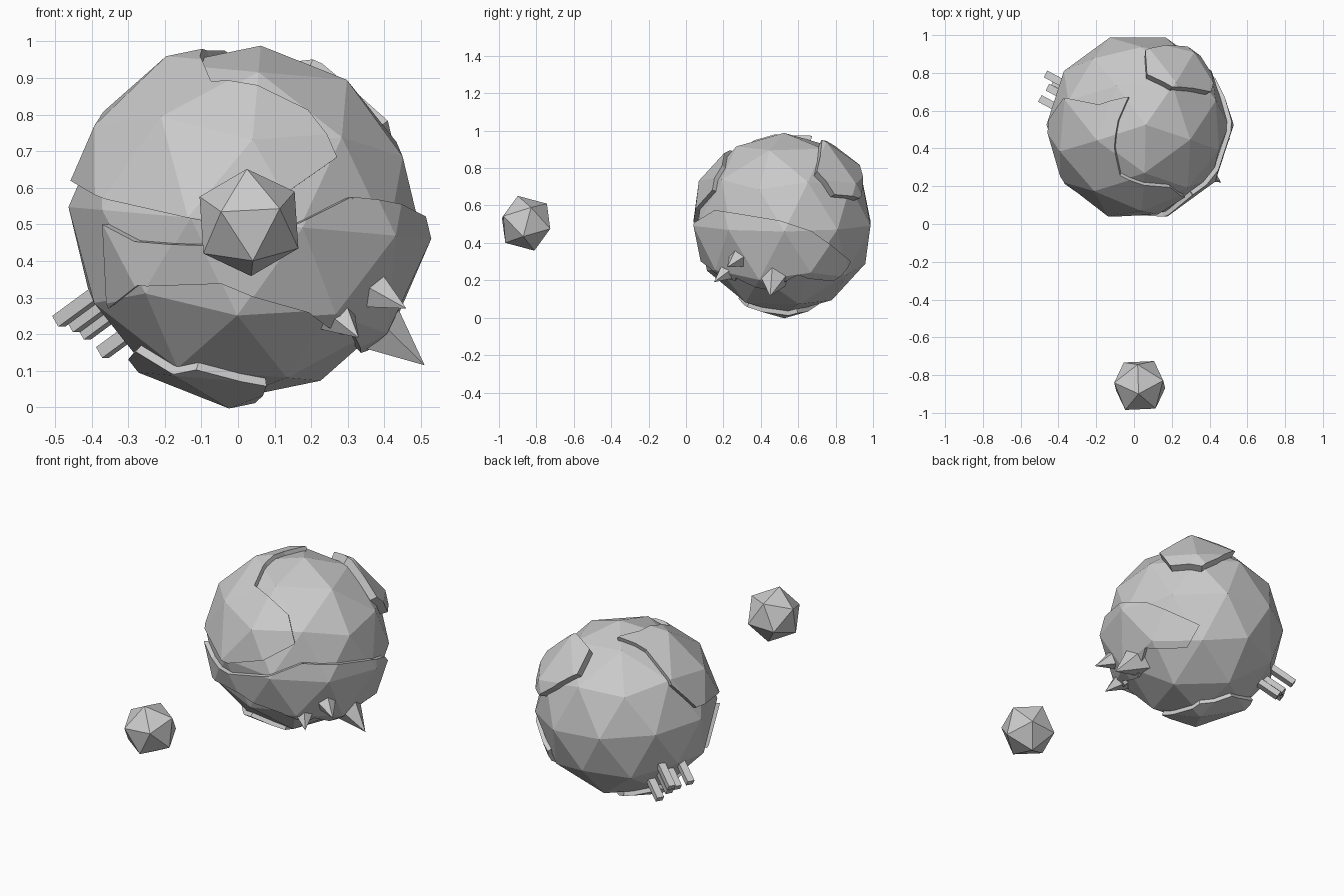
import bpy, bmesh, math
from mathutils import Vector, Matrix, Euler

if "Cube" in bpy.data.objects:
    bpy.data.objects.remove(bpy.data.objects["Cube"])

C = Vector((0.02, 0.525, 0.505))     # planet centre
R_SEA, R_LAND = 0.485, 0.51
ROT = Matrix.Rotation(math.radians(5), 4, 'Y') @ Matrix.Rotation(math.radians(-18), 4, 'Z')


def finish(name, bm):
    bmesh.ops.recalc_face_normals(bm, faces=bm.faces[:])
    me = bpy.data.meshes.new(name)
    bm.to_mesh(me)
    bm.free()
    ob = bpy.data.objects.new(name, me)
    bpy.context.collection.objects.link(ob)
    return ob


def ico(name, sub, r, loc, rot):
    bm = bmesh.new()
    bmesh.ops.create_icosphere(bm, subdivisions=sub, radius=r,
                               matrix=Matrix.Translation(loc) @ rot)
    return finish(name, bm)


# directions from the planet centre, read off a front / right / left / top / bottom view
def lift(u, v):
    return math.sqrt(max(0.0, R_LAND ** 2 - u * u - v * v))

def F(x, z):
    return Vector((x - C.x, -lift(x - C.x, z - C.z), z - C.z)).normalized()

def S(y, z, side=1):
    return Vector((side * lift(y - C.y, z - C.z), y - C.y, z - C.z)).normalized()

def T(x, y, side=1):
    return Vector((x - C.x, y - C.y, side * lift(x - C.x, y - C.y))).normalized()


# raised land: a larger faceted sphere cut by a cone through the outline
def land(name, outline, r=R_LAND):
    shell = ico(name, 2, r, C, ROT)
    bm = bmesh.new()
    apex = bm.verts.new(C)
    mid = sum(outline, Vector()).normalized()
    hub = bm.verts.new(C + mid * 2)
    rim = [bm.verts.new(C + d * 1.5) for d in outline]
    for a, b in zip(rim, rim[1:] + rim[:1]):
        bm.faces.new((apex, a, b))
        bm.faces.new((hub, b, a))
    cutter = finish(name + "_cutter", bm)
    cutter.hide_render = True
    m = shell.modifiers.new("cut", 'BOOLEAN')
    m.operation, m.solver, m.object = 'INTERSECT', 'EXACT', cutter
    dg = bpy.context.evaluated_depsgraph_get()
    me = bpy.data.meshes.new_from_object(shell.evaluated_get(dg))
    shell.modifiers.clear()
    shell.data = me
    bpy.data.objects.remove(cutter)


# planet and moon
ico("planet_sea", 2, R_SEA, C, ROT)
ico("moon", 1, 0.153, Vector((0.03, -0.855, 0.505)),
    Euler((math.radians(15), math.radians(-8), math.radians(20))).to_matrix().to_4x4())

# continents
land("upper_continent", [
    T(-.03, .68), T(-.09, .55), T(-.11, .40), T(-.08, .24), F(.20, .83), F(.28, .69),
    F(.13, .585), F(-.10, .51), F(-.37, .57), S(.55, .63, -1), T(-.38, .67), T(-.20, .64)])
land("front_continent", [
    F(-.38, .50), F(-.30, .45), F(-.10, .44), F(.16, .50), F(.33, .58), F(.42, .30),
    F(.30, .18), F(.20, .25), F(-.05, .33), F(-.28, .33), F(-.37, .26)])
land("right_continent", [
    S(.13, .58), S(.50, .52), S(.68, .46), S(.90, .29), S(.80, .18),
    S(.60, .22), S(.43, .13), S(.25, .20), S(.15, .32)])
land("bottom_continent", [
    T(-.30, .40, -1), T(-.12, .27, -1), T(.08, .32, -1), T(.04, .60, -1),
    T(-.10, .72, -1), T(-.30, .66, -1)])
land("back_island", [
    T(.06, .92), T(.20, .95), T(.30, .93), T(.42, .80), T(.41, .70),
    T(.32, .72), T(.20, .72), T(.07, .80)], 0.53)

# mountain spikes
for i, (tip, rad) in enumerate([((.51, .45, .115), .10), ((.46, .22, .27), .075),
                                ((.33, .15, .19), .075)]):
    d = Vector(tip) - C
    base = C + d.normalized() * 0.43
    h = (Vector(tip) - base).length
    bm = bmesh.new()
    bmesh.ops.create_cone(bm, cap_ends=True, segments=5, radius1=rad, radius2=0, depth=h,
                          matrix=Matrix.Translation(base + d.normalized() * h / 2)
                          @ d.to_track_quat('Z', 'Y').to_matrix().to_4x4())
    finish("mountain_%d" % (i + 1), bm)

# city towers
axis = Vector((-.75, .40, -.55)).normalized()
for i, tip in enumerate([(-.49, .66, .235), (-.46, .79, .25), (-.45, .72, .22),
                         (-.42, .75, .20), (-.37, .77, .15)]):
    length = 0.22
    bm = bmesh.new()
    bmesh.ops.create_cube(bm, size=1, matrix=Matrix.Translation(Vector(tip) - axis * length / 2)
                          @ axis.to_track_quat('Z', 'Y').to_matrix().to_4x4()
                          @ Matrix.Diagonal((.04, .035, length, 1)))
    finish("tower_%d" % (i + 1), bm)
